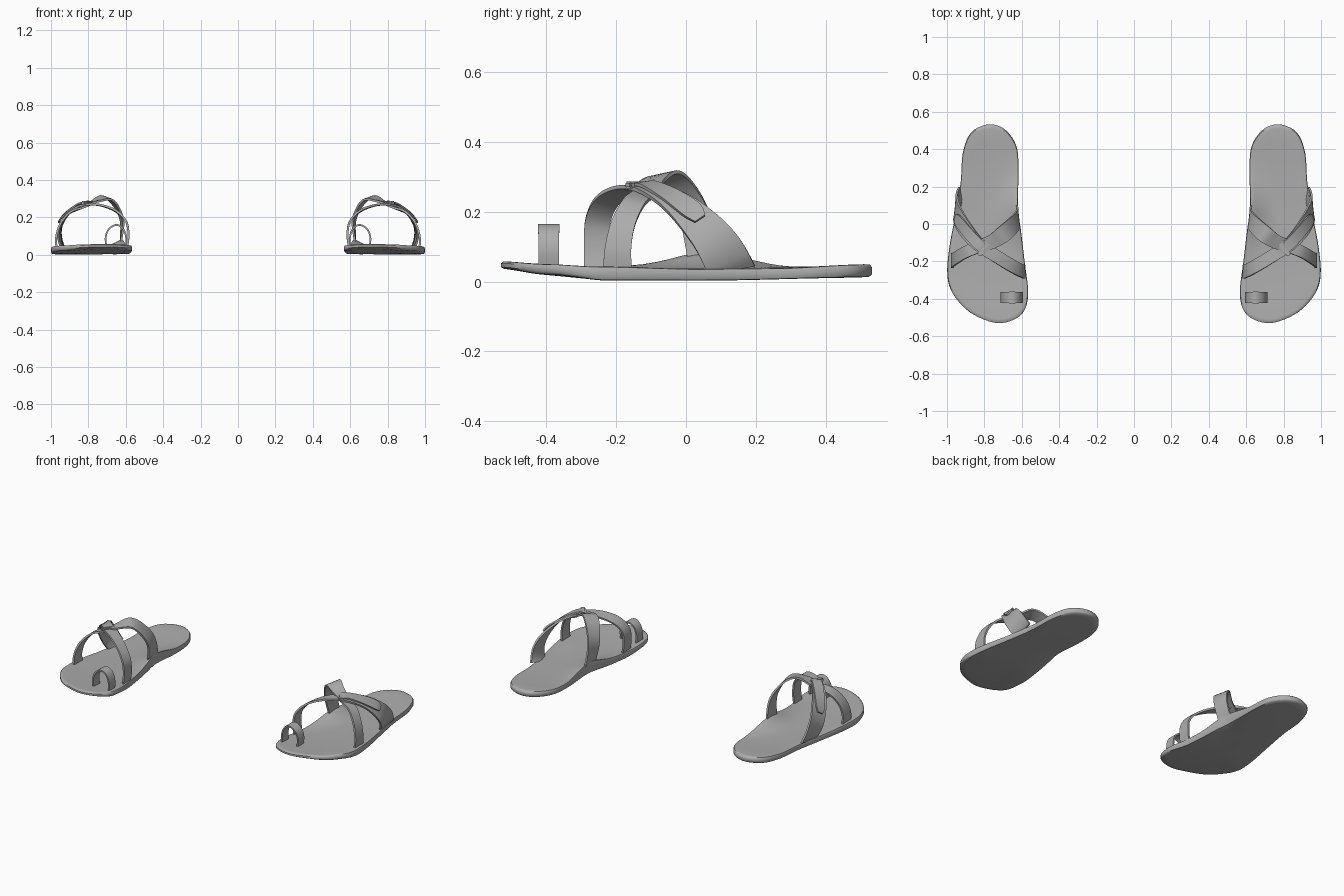
import bpy, bmesh, math
from mathutils import Vector, Matrix

if "Cube" in bpy.data.objects:
    bpy.data.objects.remove(bpy.data.objects["Cube"])

grey = bpy.data.materials.new("grey leather")
grey.diffuse_color = (0.42, 0.42, 0.42, 1)
grey.use_nodes = True
grey.node_tree.nodes["Principled BSDF"].inputs["Base Color"].default_value = grey.diffuse_color


def catmull(pts, steps, closed=False):
    """Smooth list of tuples through the given points."""
    n, out = len(pts), []
    for i in range(n if closed else n - 1):
        if closed:
            q = [pts[(i + k) % n] for k in (-1, 0, 1, 2)]
        else:
            q = [pts[min(max(i + k, 0), n - 1)] for k in (-1, 0, 1, 2)]
        for s in range(steps):
            t = s / steps
            out.append(tuple(0.5 * (2 * b + (c - a) * t + (2 * a - 5 * b + 4 * c - d) * t * t
                                    + (3 * b - a - 3 * c + d) * t ** 3)
                             for a, b, c, d in zip(*q)))
    if not closed:
        out.append(tuple(pts[-1]))
    return out


def finish(name, bm, angle=40):
    """Turn the bmesh into a mirrored pair of parts."""
    bmesh.ops.recalc_face_normals(bm, faces=bm.faces[:])
    me = bpy.data.meshes.new(name)
    bm.to_mesh(me)
    bm.free()
    me.materials.append(grey)
    me.shade_smooth()
    me.set_sharp_from_angle(angle=math.radians(angle))
    ob = bpy.data.objects.new(name, me)
    bpy.context.collection.objects.link(ob)
    ob.modifiers.new("pair", "MIRROR").use_mirror_merge = False
    return ob


def lerp_table(table, y):
    for (y0, a), (y1, b) in zip(table, table[1:]):
        if y <= y1:
            t = min(max((y - y0) / (y1 - y0), 0), 1)
            t = t * t * (3 - 2 * t)
            return a + (b - a) * t
    return table[-1][1]


# Sole: rings of one foot outline, with raised toe and inner arch
outline = [(.775, .533), (.69, .505), (.63, .42), (.617, .30), (.62, .17), (.62, .07), (.605, -.03),
           (.585, -.20), (.566, -.36), (.585, -.46), (.65, -.515), (.75, -.527), (.88, -.47),
           (.97, -.37), (.998, -.27), (.988, -.13), (.955, .05), (.927, .22), (.915, .38), (.87, .49)]
TOP = [(-.53, .058), (-.4, .05), (-.25, .043), (.05, .036), (.25, .038), (.53, .05)]
BOTTOM = [(-.53, .036), (-.4, .02), (-.22, .003), (.05, .003), (.53, .012)]


def arch(x, y):
    side = min(max((.80 - x) / .18, 0), 1)
    return .05 * math.exp(-((y - .07) / .15) ** 2) * side * side


def sole_point(p, scale, level):
    c = (.775, p[1] * .15)
    x, y = c[0] + (p[0] - c[0]) * scale, c[1] + (p[1] - c[1]) * scale
    lo = lerp_table(BOTTOM, y) + .25 * arch(x, y)
    hi = lerp_table(TOP, y) + arch(x, y)
    return Vector((x, y, lo + (hi - lo) * level))


bm = bmesh.new()
smooth = catmull(outline, 5, True)
levels = [(.25, 0), (.6, 0), (.9, 0), (.98, .04), (1, .25), (1, .75), (.985, .97),
          (.95, 1), (.8, .97), (.6, .95), (.4, .95), (.2, .95)]
rings = [[bm.verts.new(sole_point(p, s, l)) for p in smooth] for s, l in levels]
n = len(smooth)
for a, b in zip(rings, rings[1:]):
    for i in range(n):
        bm.faces.new((a[i], a[(i + 1) % n], b[(i + 1) % n], b[i]))
bm.faces.new(rings[0])
bm.faces.new(rings[-1])
finish("sole", bm, 50)


def strap(name, stations, centre=(.78, None, .08), thick=.011, floor=.022):
    """Flat band along (x, y, z, half_width) stations, facing away from the foot."""
    pts = catmull(stations, 7)
    bm, rows = bmesh.new(), []
    for i, p in enumerate(pts):
        pos = Vector(p[:3])
        tan = (Vector(pts[min(i + 1, len(pts) - 1)][:3]) - Vector(pts[max(i - 1, 0)][:3])).normalized()
        out = pos - Vector((centre[0], p[1] if centre[1] is None else centre[1], centre[2]))
        out = (out - tan * out.dot(tan)).normalized()
        wide = tan.cross(out).normalized() * p[3]
        row = []
        for w, h in ((-1, -.5), (1, -.5), (1, .5), (-1, .5)):
            v = pos + wide * w + out * thick * h
            v.z = max(v.z, floor)
            row.append(bm.verts.new(v))
        rows.append(row)
    for a, b in zip(rows, rows[1:]):
        for i in range(4):
            bm.faces.new((a[i], a[(i + 1) % 4], b[(i + 1) % 4], b[i]))
    bm.faces.new(rows[0])
    bm.faces.new(rows[-1])
    return finish(name, bm)


# Strap from the inner front over the foot to the outer back
strap("upper_cross_strap", [
    (.597, -.255, .02, .037), (.586, -.255, .10, .037), (.597, -.252, .175, .036),
    (.65, -.225, .232, .035), (.74, -.17, .266, .034), (.83, -.11, .266, .036),
    (.90, -.03, .228, .045), (.945, .05, .155, .055), (.95, .10, .09, .063), (.925, .135, .02, .068)])

# Strap from the outer front over the foot to the inner back
strap("lower_cross_strap", [
    (.968, -.195, .02, .042), (.972, -.195, .09, .038), (.95, -.18, .165, .034),
    (.90, -.15, .225, .032), (.83, -.12, .253, .034), (.76, -.095, .288, .038),
    (.70, -.055, .304, .045), (.65, -.01, .255, .045), (.62, .03, .17, .045), (.632, .06, .03, .05)])

# Loose strap end lying over the upper strap, and its buckle
strap("strap_end", [
    (.79, -.145, .277, .028), (.83, -.11, .280, .029), (.89, -.045, .248, .031),
    (.938, .015, .206, .031), (.955, .04, .180, .018)], thick=.009)

bm = bmesh.new()
bmesh.ops.create_cube(bm, size=1, matrix=Matrix.Translation((.805, -.135, .277))
                      @ Matrix.Rotation(math.radians(38), 4, 'Z')
                      @ Matrix.Diagonal((.026, .082, .02, 1)))
bmesh.ops.bevel(bm, geom=bm.edges[:], offset=.004, segments=2, affect='EDGES')
finish("buckle", bm)

# Toe loop
strap("toe_loop", [
    (.602, -.393, .025, .03), (.598, -.393, .09, .03), (.615, -.393, .14, .03),
    (.65, -.393, .16, .031), (.69, -.393, .138, .03), (.708, -.393, .09, .03), (.70, -.393, .025, .03)],
    centre=(.652, None, .06), thick=.009, floor=.025)
